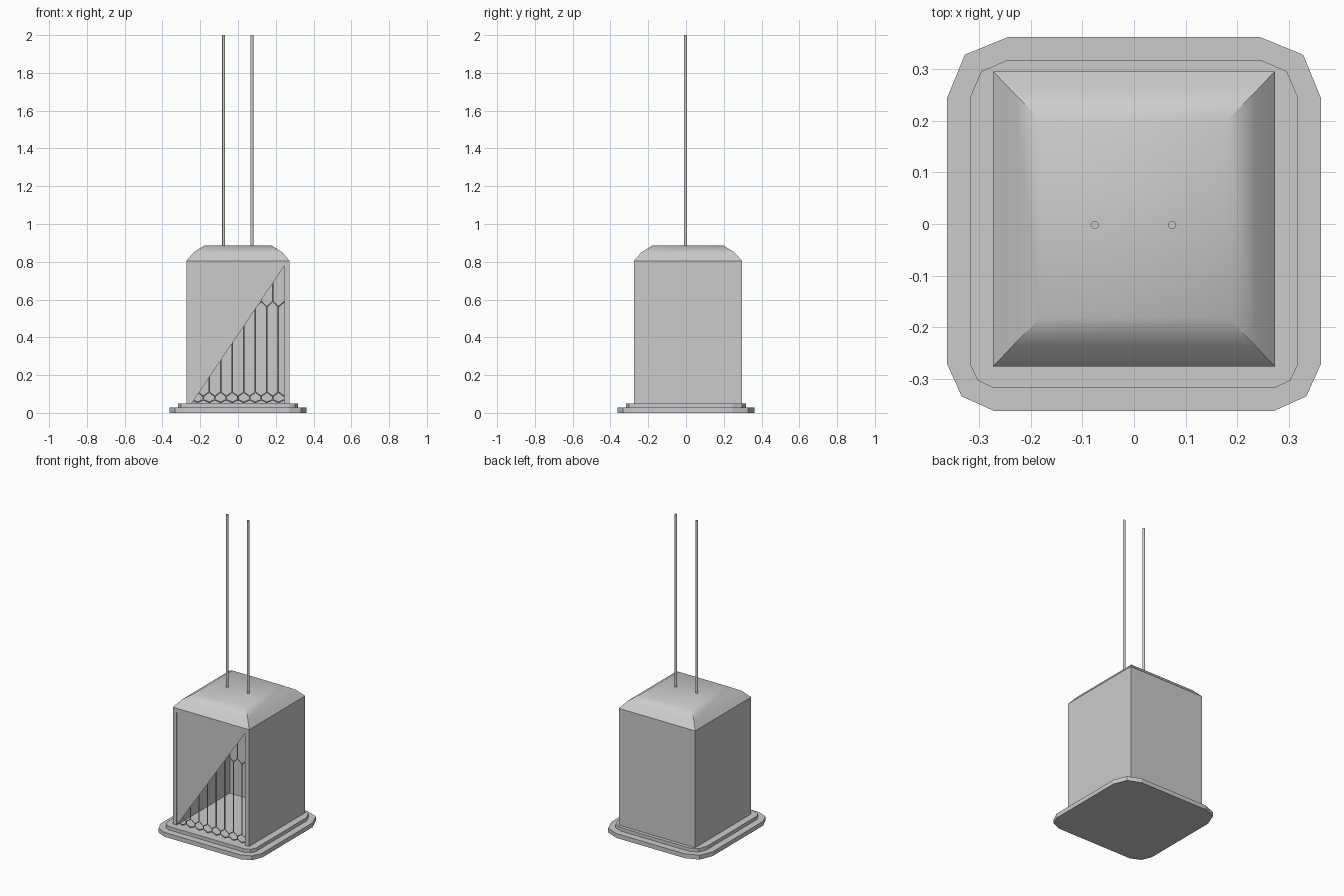
import bpy, bmesh, math

if "Cube" in bpy.data.objects:
    bpy.data.objects.remove(bpy.data.objects["Cube"])


def finish(name, bm):
    bmesh.ops.recalc_face_normals(bm, faces=bm.faces[:])
    me = bpy.data.meshes.new(name)
    bm.to_mesh(me)
    bm.free()
    ob = bpy.data.objects.new(name, me)
    bpy.context.collection.objects.link(ob)
    return ob


def activate(ob):
    bpy.ops.object.select_all(action='DESELECT')
    ob.select_set(True)
    bpy.context.view_layer.objects.active = ob


def loft(name, rings):
    """Closed solid through rings of equal point count."""
    bm = bmesh.new()
    loops = [[bm.verts.new(p) for p in ring] for ring in rings]
    n = len(loops[0])
    for a, b in zip(loops, loops[1:]):
        for i in range(n):
            j = (i + 1) % n
            bm.faces.new((a[i], a[j], b[j], b[i]))
    bm.faces.new(loops[0][::-1])
    bm.faces.new(loops[-1])
    return finish(name, bm)


def rect(x, y0, y1, z):
    return [(-x, y0, z), (x, y0, z), (x, y1, z), (-x, y1, z)]


def plate(name, half, front, back, z0, z1):
    """Square slab with faceted corners; front and back corners differ."""
    right = [(front[0], -half), (front[1], -front[1]), (half, -front[0]),
             (half, back[0]), (back[1], back[1]), (back[0], half)]
    outline = right + [(-x, y) for x, y in reversed(right)]
    return loft(name, [[(x, y, z) for x, y in outline] for z in (z0, z1)])


# Two stepped base plates
plate("base_lower", 0.362, (0.272, 0.334), (0.245, 0.328), 0.0, 0.028)
plate("base_upper", 0.318, (0.272, 0.303), (0.245, 0.296), 0.028, 0.05)

# Housing with a rounded hip roof, hollowed out from the front
housing = loft("housing", [
    rect(0.273, -0.276, 0.296, 0.05),
    rect(0.273, -0.276, 0.296, 0.805),
    rect(0.235, -0.236, 0.256, 0.85),
    rect(0.18, -0.18, 0.2, 0.885)])
cutter = loft("cavity_cutter", [rect(0.245, -0.4, 0.266, z) for z in (0.02, 0.778)])
cutter.hide_render = True
cut = housing.modifiers.new("cavity", 'BOOLEAN')
cut.object = cutter
cut.operation = 'DIFFERENCE'
cut.solver = 'EXACT'
activate(housing)
bpy.ops.object.modifier_apply(modifier=cut.name)
bpy.data.objects.remove(cutter)
bpy.ops.object.shade_smooth_by_angle(angle=math.radians(38))

# Triangular pane over the upper left of the opening, facing inward
bm = bmesh.new()
bm.faces.new([bm.verts.new((x, -0.274, z)) for x, z in
              ((-0.245, 0.05), (-0.245, 0.778), (0.245, 0.778))])
me = bpy.data.meshes.new("front_pane")
bm.to_mesh(me)
bm.free()
bpy.context.collection.objects.link(bpy.data.objects.new("front_pane", me))

# Lattice of stretched hexagons just behind the pane
curve = bpy.data.curves.new("lattice", 'CURVE')
curve.dimensions = '3D'
curve.bevel_depth = 0.004
curve.bevel_resolution = 0
curve.use_fill_caps = True


def bar(points):
    s = curve.splines.new('POLY')
    s.points.add(len(points) - 1)
    for p, (x, z) in zip(s.points, points):
        p.co = (x, -0.266, z, 1)


HALF = 0.49 / 16
whole = range(2, 16, 2)
odd = range(1, 16, 2)
# zigzag rows: height at whole columns, height at odd columns
for even_z, odd_z in ((0.07, 0.056), (0.088, 0.11), (0.59, 0.562)):
    bar([(-0.245 + i * HALF, odd_z if i % 2 else even_z) for i in range(17)])
# upright bars between the zigzags
for columns, z0, z1 in ((whole, 0.07, 0.088), (odd, 0.11, 0.562), (whole, 0.59, 0.778)):
    for i in columns:
        x = -0.245 + i * HALF
        bar([(x, z0), (x, z1)])
lattice = bpy.data.objects.new("lattice", curve)
bpy.context.collection.objects.link(lattice)
activate(lattice)
bpy.ops.object.convert(target='MESH')

# Two suspension rods
for side, x in (("left", -0.076), ("right", 0.074)):
    bpy.ops.mesh.primitive_cylinder_add(vertices=12, radius=0.008, depth=1.12,
                                        location=(x, -0.002, 1.44))
    bpy.context.object.name = side + "_rod"
    bpy.ops.object.shade_smooth_by_angle(angle=math.radians(40))
